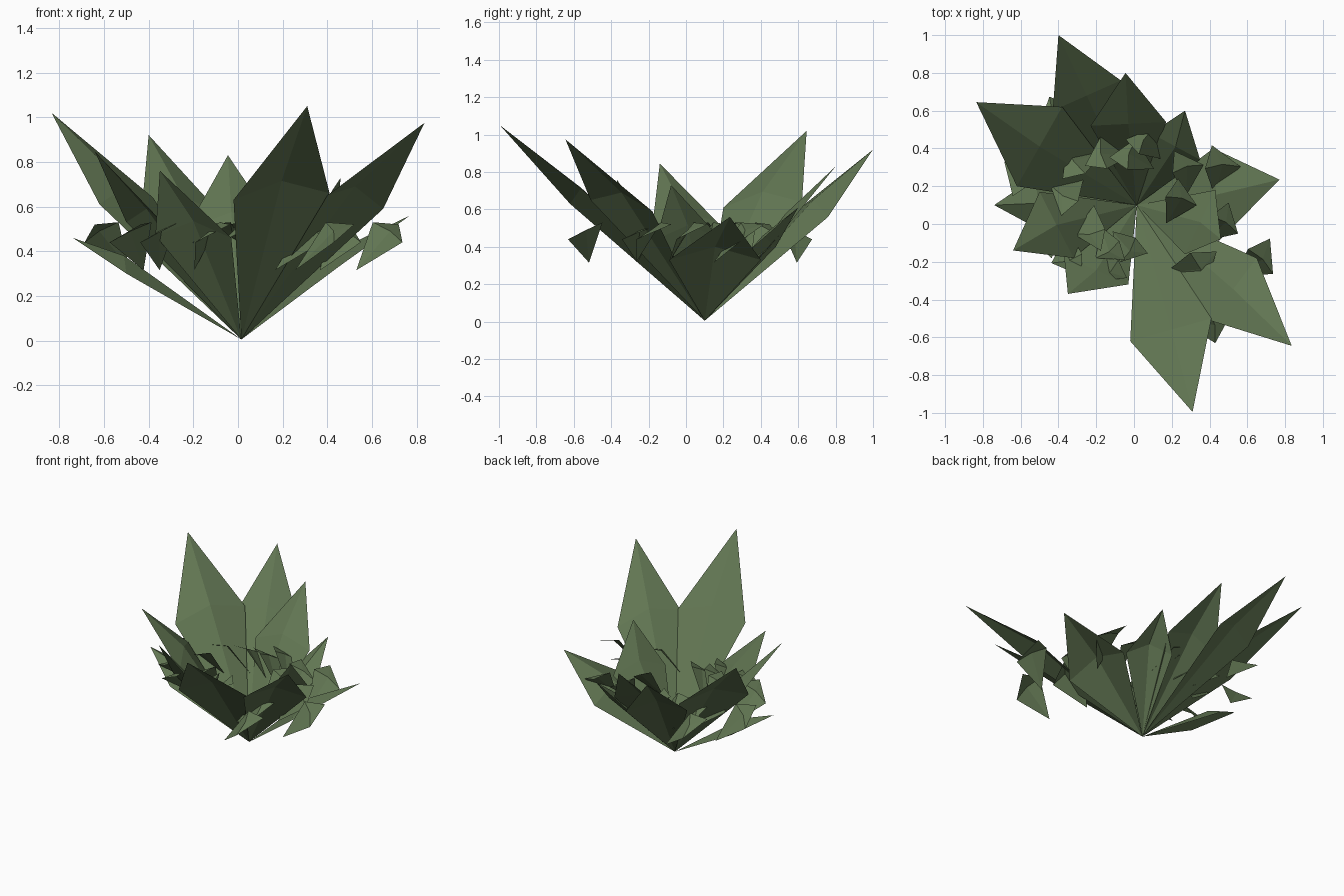
import bpy
from math import atan2
from mathutils import Vector, Matrix

green = bpy.data.materials.new("leaf_green")
green.diffuse_color = (0.12, 0.18, 0.085, 1)
ROOT = Vector((0.015, 0.1, 0.005))


def make_mesh(name, verts, faces):
    mesh = bpy.data.meshes.new(name)
    mesh.from_pydata([tuple(v) for v in verts], [], faces)
    mesh.materials.append(green)
    mesh.update()
    obj = bpy.data.objects.new(name, mesh)
    bpy.context.collection.objects.link(obj)
    return obj


# Large leaf: a kite from the root with a raised middle
def large_leaf(i, tip, left, right):
    tip, left, right = Vector(tip), Vector(left), Vector(right)
    mid = (left + right) / 2 + Vector((0, 0, 0.07))
    make_mesh(f"large_leaf_{i}", [ROOT, left, tip, right, mid],
              [(0, 4, 1), (1, 4, 2), (0, 3, 4), (4, 3, 2)])


# Small leaf: a slanted, bulging kite facing away from the root
# (stem end low on one side, tip high on the other)
def small_leaf(i, x, y, size):
    pts = [(-0.07, -0.11, 0.315), (0.10, -0.03, 0.44), (0.015, 0.12, 0.52),
           (-0.06, 0.03, 0.53), (0.025, 0.015, 0.49)]
    heading = atan2(y - ROOT.y, x - ROOT.x)
    place = Matrix.Translation((x, y, 0)) @ Matrix.Rotation(heading, 4, 'Z')
    make_mesh(f"small_leaf_{i}",
              [place @ Vector((a * size, b * size, c)) for a, b, c in pts],
              [(0, 1, 4), (1, 2, 4), (2, 3, 4), (3, 0, 4)])


# tip, left side, right side
large = [
    ((0.31, -0.995, 1.05), (-0.02, -0.62, 0.63), (0.41, -0.50, 0.66)),
    ((0.835, -0.645, 0.975), (0.40, -0.51, 0.65), (0.65, -0.18, 0.59)),
    ((-0.40, 1.00, 0.92), (-0.07, 0.76, 0.56), (-0.43, 0.60, 0.60)),
    ((-0.835, 0.645, 1.02), (-0.38, 0.62, 0.64), (-0.62, 0.20, 0.61)),
    ((-0.045, 0.80, 0.83), (0.17, 0.54, 0.51), (-0.23, 0.52, 0.50)),
    ((0.77, 0.235, 0.56), (0.45, -0.09, 0.33), (0.42, 0.40, 0.33)),
    ((0.27, 0.60, 0.61), (0.35, 0.34, 0.38), (0.09, 0.48, 0.40)),
    ((-0.64, -0.14, 0.845), (-0.50, 0.17, 0.53), (-0.32, -0.18, 0.51)),
    ((-0.35, -0.37, 0.76), (-0.37, -0.17, 0.47), (-0.03, -0.32, 0.46)),
    ((-0.74, 0.10, 0.46), (-0.52, 0.25, 0.32), (-0.50, -0.03, 0.30)),
    ((0.46, -0.08, 0.73), (0.27, -0.16, 0.44), (0.43, 0.18, 0.45)),
]
for i, leaf in enumerate(large):
    large_leaf(i, *leaf)

# x, y, size
small = [
    (0.65, -0.19, 1.1), (0.32, -0.23, 1.2), (0.40, -0.52, 1.1),
    (0.23, 0.12, 1.0), (0.27, 0.28, 1.0), (0.45, 0.29, 1.1),
    (0.06, 0.42, 0.9), (-0.01, 0.35, 1.0), (-0.15, 0.36, 1.0),
    (-0.29, 0.33, 1.05), (-0.35, 0.16, 1.0), (-0.22, -0.03, 1.0),
    (-0.13, -0.12, 0.9), (-0.03, -0.12, 0.9), (-0.13, -0.23, 0.9),
    (0.46, 0.0, 1.0), (-0.59, 0.27, 1.1), (-0.40, 0.57, 1.1),
    (-0.46, -0.05, 1.1), (-0.34, -0.17, 1.0),
]
for i, leaf in enumerate(small):
    small_leaf(i, *leaf)
